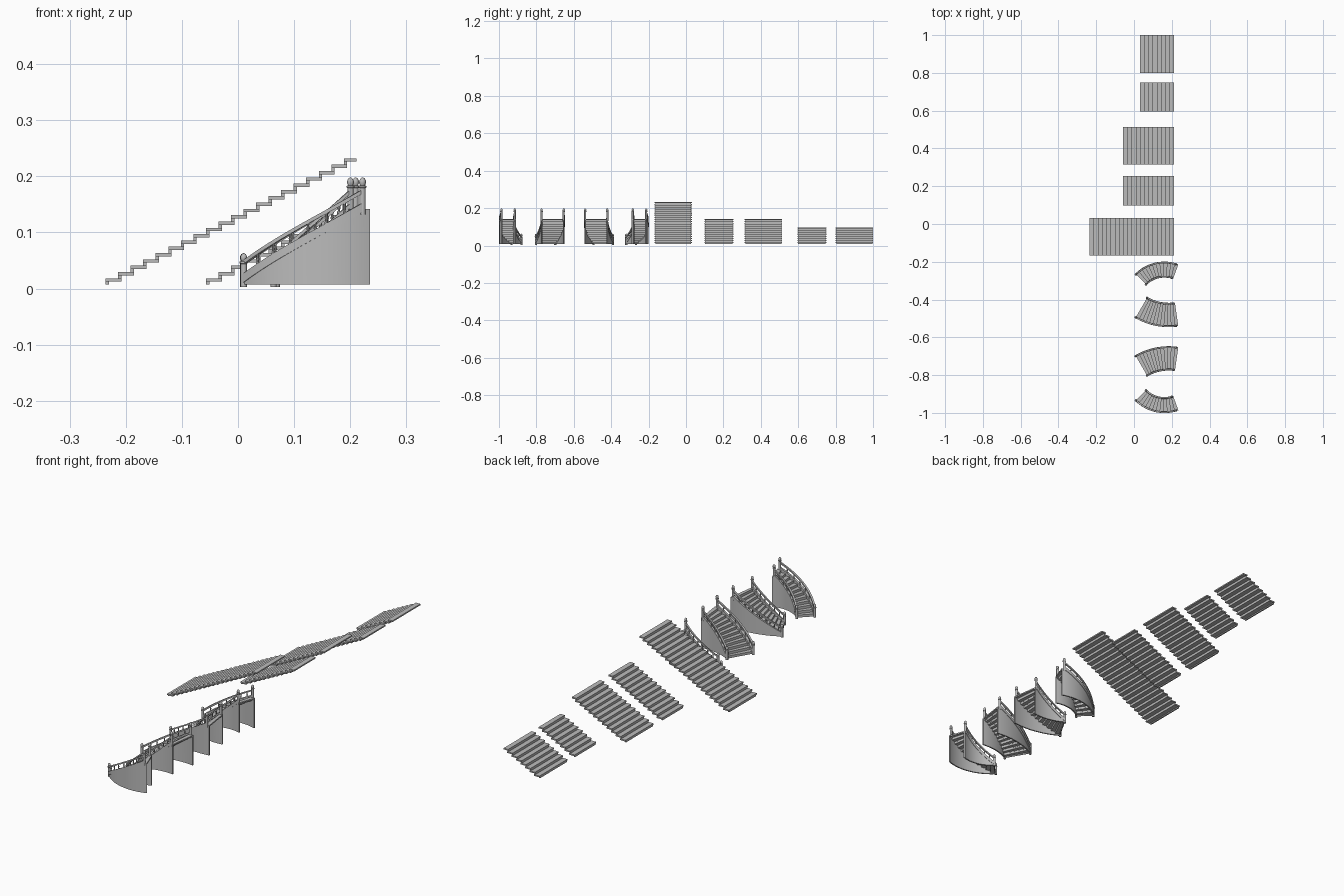
import bpy, bmesh, math

cube = bpy.data.objects.get("Cube")
if cube:
    bpy.data.objects.remove(cube, do_unlink=True)

grey = bpy.data.materials.new("stone_grey")
grey.use_nodes = True
colour = (0.5, 0.5, 0.5, 1)
grey.diffuse_color = colour
grey.node_tree.nodes["Principled BSDF"].inputs["Base Color"].default_value = colour

BASE, RISE, RUN, THICK = 0.007, 0.01125, 0.02235, 0.006


def finish(bm, name, smooth=False):
    bmesh.ops.recalc_face_normals(bm, faces=bm.faces)
    mesh = bpy.data.meshes.new(name)
    bm.to_mesh(mesh)
    bm.free()
    mesh.materials.append(grey)
    obj = bpy.data.objects.new(name, mesh)
    bpy.context.collection.objects.link(obj)
    if smooth:
        bpy.ops.object.select_all(action='DESELECT')
        obj.select_set(True)
        bpy.context.view_layer.objects.active = obj
        bpy.ops.object.shade_smooth_by_angle(angle=math.radians(35))
    return obj


def loft(bm, rings, closed_ends=True):
    """Join equal-length rings of points into a tube with capped ends."""
    rows = [[bm.verts.new(p) for p in ring] for ring in rings]
    n = len(rows[0])
    for a, b in zip(rows, rows[1:]):
        for i in range(n):
            j = (i + 1) % n
            bm.faces.new((a[i], a[j], b[j], b[i]))
    if closed_ends:
        bm.faces.new(rows[0])
        bm.faces.new(rows[-1])


def box(bm, x0, x1, y0, y1, z0, z1):
    loft(bm, [[(x, y0, z0), (x, y1, z0), (x, y1, z1), (x, y0, z1)] for x in (x0, x1)])


# Straight flights: thin folded steps, all ending at the same x
def straight_flight(name, steps, y0, y1):
    bm = bmesh.new()
    start, inset = 0.211 - steps * RUN, 0.004
    for i in range(steps):
        x, z = start + i * RUN, BASE + i * RISE
        end = min(x + RUN + THICK, 0.211)
        box(bm, x, end, y0, y1, z + RISE - THICK, z + RISE)
        box(bm, x, x + THICK, y0 + inset, y1 - inset, z, z + RISE - THICK)
    finish(bm, name)


straight_flight("short_wide_flight", 8, 0.8, 1.0)
straight_flight("short_narrow_flight", 8, 0.595, 0.75)
straight_flight("medium_wide_flight", 12, 0.314, 0.514)
straight_flight("medium_narrow_flight", 12, 0.098, 0.253)
straight_flight("long_flight", 20, -0.168, 0.032)


class Arc:
    """A plan arc; side is +1 when it bulges to the back, -1 to the front."""

    def __init__(self, cx, cy, side, a0, a1):
        self.cx, self.cy, self.side = cx, cy, side
        self.a0, self.a1 = math.radians(a0), math.radians(a1)

    def point(self, r, u, z):
        t = self.a0 + (self.a1 - self.a0) * u
        return (self.cx + r * math.sin(t), self.cy + self.side * r * math.cos(t), z)

    def band(self, bm, r0, r1, u0, u1, low, high, segments):
        rings = []
        for k in range(segments + 1):
            u = u0 + (u1 - u0) * k / segments
            rings.append([self.point(r, u, f(u)) for r, f in
                          ((r0, low), (r1, low), (r1, high), (r0, high))])
        loft(bm, rings)


def turned(bm, centre, profile, sides=12):
    x, y, z = centre
    loft(bm, [[(x + r * math.cos(2 * math.pi * k / sides),
                y + r * math.sin(2 * math.pi * k / sides), z + h) for k in range(sides)]
              for r, h in profile])


def level(z):
    return lambda u: z


def slope(z):
    return lambda u: z + 12 * RISE * u


def newel_profile(height):
    r = 0.0055
    neck = height - 0.015
    return [(r, 0), (r, neck - 0.004), (r * 1.25, neck - 0.003), (r * 1.25, neck),
            (r * 0.8, neck + 0.001), (r * 1.1, neck + 0.005), (r * 1.05, neck + 0.009),
            (r * 0.7, neck + 0.013), (r * 0.15, height)]


def curved_flight(name, arc, inner, outer, end_u):
    # Steps
    bm = bmesh.new()
    for i in range(12):
        u, z = i / 12, BASE + i * RISE
        arc.band(bm, inner + 0.003, outer - 0.003, u, min(u + 0.1, 1),
                 level(z + RISE - THICK), level(z + RISE), 3)
        arc.band(bm, inner + 0.003, outer - 0.003, u, u + 0.018,
                 level(z), level(z + RISE - THICK), 1)
    finish(bm, name + "_steps")

    for side, r in (("inner", inner + 0.004), ("outer", outer - 0.004)):
        tag = name + "_" + side
        # Wall down to the floor
        bm = bmesh.new()
        arc.band(bm, r - 0.003, r + 0.003, 0, 1, level(BASE),
                 lambda u: min(BASE + 0.004 + 12 * RISE * u, 0.142), 32)
        finish(bm, tag + "_wall", True)
        # Sloping stringer
        bm = bmesh.new()
        arc.band(bm, r - 0.005, r + 0.005, 0, end_u, slope(0.009), slope(0.025), 32)
        finish(bm, tag + "_stringer", True)
        # Handrail
        bm = bmesh.new()
        arc.band(bm, r - 0.004, r + 0.004, 0, end_u, slope(0.042), slope(0.049), 32)
        finish(bm, tag + "_handrail", True)
        # Balusters
        bm = bmesh.new()
        for k in range(1, 7):
            u = end_u * k / 7
            foot = slope(0.023)(u)
            turned(bm, arc.point(r, u, foot),
                   [(0.003, 0), (0.003, 0.004), (0.0018, 0.006), (0.0028, 0.011),
                    (0.0018, 0.017), (0.003, 0.021)], 8)
        finish(bm, tag + "_balusters", True)
        # Newel posts
        bm = bmesh.new()
        turned(bm, arc.point(r, 0, 0.003), newel_profile(0.06))
        turned(bm, arc.point(r, end_u, 0.132), newel_profile(0.066))
        finish(bm, tag + "_newels", True)


# Curved flights: narrow ones turn tighter than wide ones
for label, side, cy in (("back", 1, -0.417), ("front", -1, -0.783)):
    curved_flight("narrow_curve_" + label, Arc(0.161, cy, side, -45, 20), 0.134, 0.217, 0.948)
for label, side, cy in (("back", -1, -0.19), ("front", 1, -1.003)):
    curved_flight("wide_curve_" + label, Arc(0.185, cy, side, -30, 8), 0.228, 0.355, 0.949)
